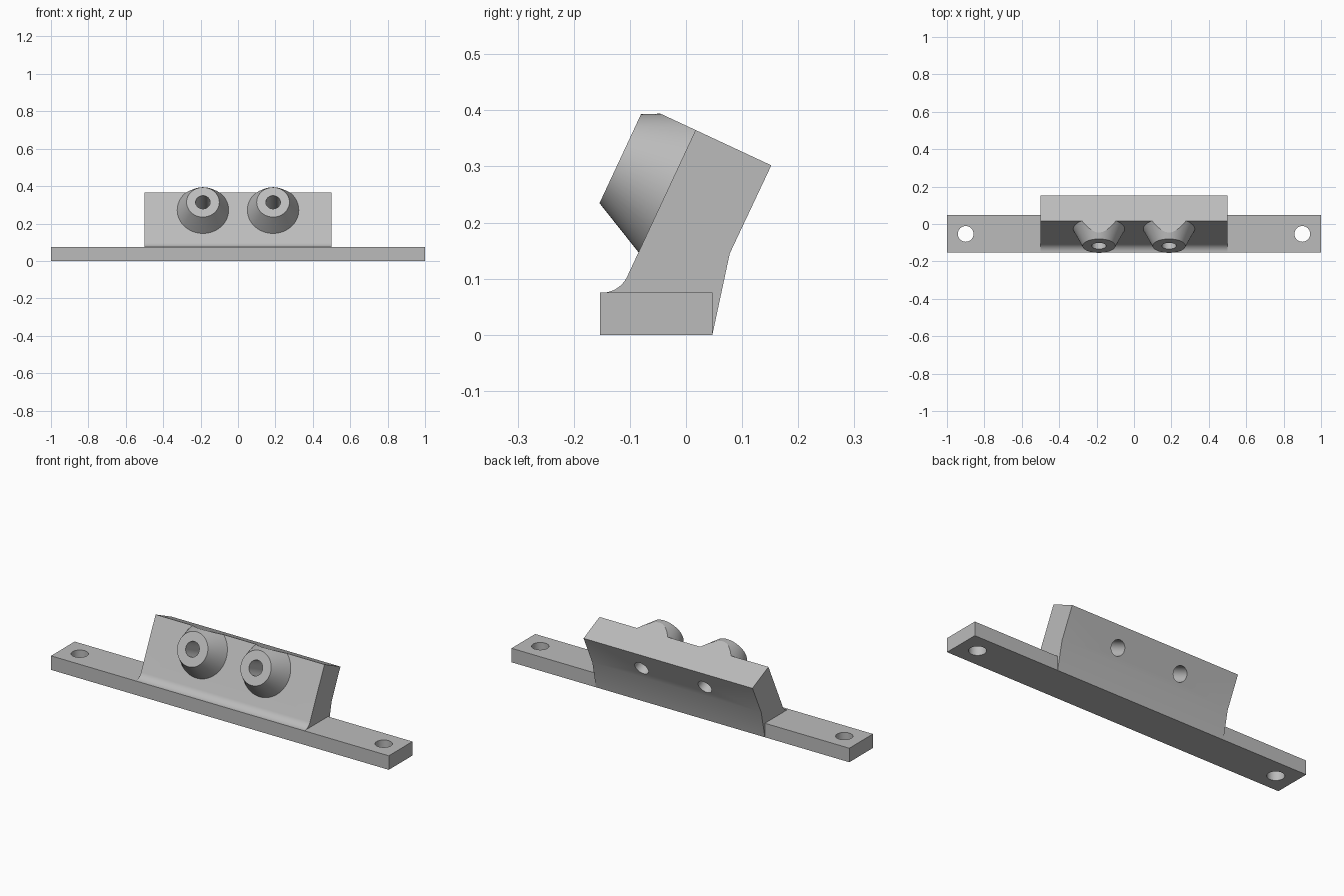
import bpy, bmesh, math
from mathutils import Matrix, Vector

cube = bpy.data.objects.get("Cube")
if cube:
    bpy.data.objects.remove(cube)

grey = bpy.data.materials.new("light grey")
grey.use_nodes = True
color = (0.5, 0.5, 0.5, 1)
grey.diffuse_color = color
grey.node_tree.nodes["Principled BSDF"].inputs["Base Color"].default_value = color

# Tilted frame: slope runs up the leaning face, out points away from it
TILT = math.radians(25)
slope = Vector((0, math.sin(TILT), math.cos(TILT)))
out = Vector((0, -math.cos(TILT), math.sin(TILT)))
top_edge = Vector((0, 0.017, 0.365))
THICK, BOSS_H = 0.149, 0.1
PLATE_H, FRONT, BACK = 0.075, -0.153, 0.047
lean = Matrix.Rotation(math.pi / 2 - TILT, 4, 'X')


def make_object(name, bm):
    bmesh.ops.recalc_face_normals(bm, faces=bm.faces)
    mesh = bpy.data.meshes.new(name)
    bm.to_mesh(mesh)
    bm.free()
    mesh.materials.append(grey)
    obj = bpy.data.objects.new(name, mesh)
    bpy.context.collection.objects.link(obj)
    return obj


def cone(bm, center, rotation, r_base, r_tip, depth):
    bmesh.ops.create_cone(bm, cap_ends=True, segments=64, radius1=r_base, radius2=r_tip,
                          depth=depth, matrix=Matrix.Translation(center) @ rotation)


def extrude_profile(name, points, half_width):
    bm = bmesh.new()
    face = bm.faces.new([bm.verts.new((-half_width, y, z)) for y, z in points])
    ext = bmesh.ops.extrude_face_region(bm, geom=[face])
    verts = [v for v in ext["geom"] if isinstance(v, bmesh.types.BMVert)]
    bmesh.ops.translate(bm, verts=verts, vec=(2 * half_width, 0, 0))
    return make_object(name, bm)


def activate(obj):
    bpy.ops.object.select_all(action='DESELECT')
    obj.select_set(True)
    bpy.context.view_layer.objects.active = obj


def drill(obj, cutter):
    cutter.hide_render = True
    mod = obj.modifiers.new("holes", 'BOOLEAN')
    mod.operation = 'DIFFERENCE'
    mod.solver = 'EXACT'
    mod.object = cutter
    activate(obj)
    bpy.ops.object.modifier_apply(modifier=mod.name)


# Base plate
plate = extrude_profile("base_plate", [(FRONT, 0), (BACK, 0), (BACK, PLATE_H), (FRONT, PLATE_H)], 1)

# Leaning block with a concave fillet where it meets the plate
top_back = top_edge - out * THICK
foot_y = top_edge.y - (top_edge.z - PLATE_H) * math.tan(TILT)
radius = 0.05
tangent = radius * math.tan(math.pi / 4 - TILT / 2)
cy, cz = foot_y - tangent, PLATE_H + radius
sweep = math.pi / 2 - TILT
fillet = [(cy + radius * math.sin(a), cz - radius * math.cos(a))
          for a in (sweep * (1 - i / 12) for i in range(13))]
block = extrude_profile("leaning_block", [
    (BACK, PLATE_H), (BACK, 0), (0.078, 0.145), (top_back.y, top_back.z),
    (top_edge.y, top_edge.z)] + fillet, 0.5)

# Conical bosses, trimmed level with the top of the block
bosses = []
base = top_edge - slope * 0.103
for side, x in (("right", -0.1875), ("left", 0.1875)):
    bm = bmesh.new()
    cone(bm, base + out * BOSS_H / 2 + Vector((x, 0, 0)), lean, 0.1375, 0.0875, BOSS_H)
    cut = bmesh.ops.bisect_plane(bm, geom=bm.verts[:] + bm.edges[:] + bm.faces[:],
                                 plane_co=top_edge, plane_no=slope, clear_outer=True)
    rim = [e for e in cut["geom_cut"] if isinstance(e, bmesh.types.BMEdge)]
    bmesh.ops.holes_fill(bm, edges=rim, sides=0)
    bosses.append(make_object(side + "_boss", bm))

# Bores through the bosses and the block
bm = bmesh.new()
for x in (-0.1875, 0.1875):
    cone(bm, base + Vector((x, 0, 0)), lean, 0.039, 0.039, 0.5)
bore = make_object("bore_cutter", bm)

# Mounting holes in the plate
bm = bmesh.new()
for x in (-0.9, 0.9):
    cone(bm, Vector((x, (FRONT + BACK) / 2, 0.04)), Matrix(), 0.042, 0.042, 0.2)
mounting = make_object("mounting_cutter", bm)

drill(plate, mounting)
for part in [block] + bosses:
    drill(part, bore)
for cutter in (bore, mounting):
    bpy.data.objects.remove(cutter)

for part in [plate, block] + bosses:
    activate(part)
    bpy.ops.object.shade_smooth_by_angle(angle=math.radians(20))
